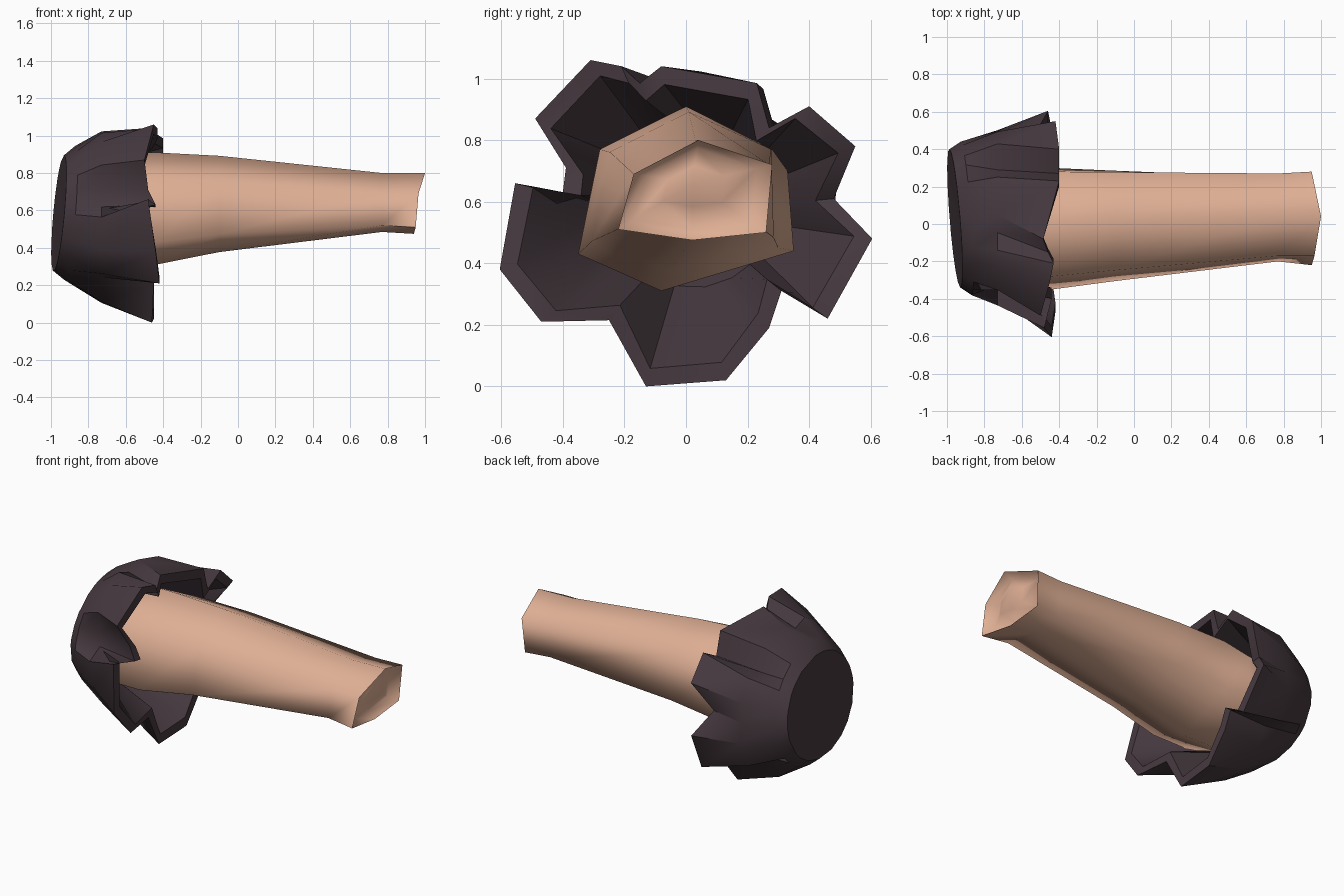
import bpy, bmesh, math
from mathutils import Vector

old = bpy.data.objects.get("Cube")
if old:
    bpy.data.objects.remove(old)


def material(name, rgb):
    m = bpy.data.materials.new(name)
    m.use_nodes = True
    m.diffuse_color = (*rgb, 1)
    bsdf = next(n for n in m.node_tree.nodes if n.type == 'BSDF_PRINCIPLED')
    bsdf.inputs["Base Color"].default_value = (*rgb, 1)
    return m


def loft(name, rings, start, end, mat, angle):
    """Skin a list of equal rings and close both ends with a centre point."""
    bm = bmesh.new()
    loops = [[bm.verts.new(p) for p in r] for r in rings]
    n = len(loops[0])
    for a, b in zip(loops, loops[1:]):
        for i in range(n):
            j = (i + 1) % n
            bm.faces.new((a[i], a[j], b[j], b[i]))
    for loop, centre in ((loops[0], start), (loops[-1], end)):
        c = bm.verts.new(centre)
        for i in range(n):
            bm.faces.new((loop[i], loop[(i + 1) % n], c))
    bmesh.ops.recalc_face_normals(bm, faces=bm.faces)
    me = bpy.data.meshes.new(name)
    bm.to_mesh(me)
    bm.free()
    me.materials.append(mat)
    ob = bpy.data.objects.new(name, me)
    bpy.context.collection.objects.link(ob)
    bpy.context.view_layer.objects.active = ob
    ob.select_set(True)
    bpy.ops.object.shade_smooth_by_angle(angle=math.radians(angle))
    ob.select_set(False)
    return ob


tan = material("warm tan", (0.74, 0.43, 0.30))
dark = material("dark plum brown", (0.061, 0.041, 0.05))

# Six-sided tapering stem, (y, z) sections at the root and the tip
root = [(0, .91), (.28, .77), (.30, .45), (-.08, .31), (-.35, .43), (-.28, .77)]
flare = root[:1] + [(.33, .70), (.35, .44)] + root[3:]
neck = [(.03, .80), (.27, .72), (.25, .51), (.02, .485), (-.20, .52), (-.17, .69)]
tip = [(.04, .80), (.28, .72), (.26, .50), (.02, .475), (-.22, .51), (-.17, .69)]
tip_x = [1.0, .95, .94, .94, .95, .965]


def section(x, pts, dz=0):
    return [Vector((x, y, z + dz)) for y, z in pts]


waist = [(a[0] + .3 * (b[0] - a[0]), a[1] + .3 * (b[1] - a[1])) for a, b in zip(root, neck)]
mouth = [Vector((x, y, z)) for x, (y, z) in zip(tip_x, tip)]
dome = Vector((.945, .02, .66))
groove = [p.lerp(dome, .2) - Vector((.05, 0, 0)) for p in mouth]
swell = [p.lerp(dome, .6) - Vector((.015, 0, 0)) for p in mouth]
loft("stem", [section(-.85, flare), section(-.58, flare), section(-.44, root),
              section(-.1, waist, .015), section(.77, neck), mouth, groove, swell],
     (-.88, 0, .6), dome, tan, 88)

# Jagged rim of the cup as (y, z, x): petals with notches between them
rim = [(-.39, .71, -.48), (-.49, .87, -.50), (-.31, 1.06, -.45), (-.21, 1.04, -.43),
       (-.15, .985, -.46), (-.08, 1.04, -.485), (.23, .985, -.40),
       (.27, .84, -.40), (.40, .91, -.40), (.55, .78, -.42),
       (.48, .61, -.53), (.605, .48, -.46), (.46, .22, -.43),
       (.31, .31, -.46), (.27, .19, -.45), (.13, .02, -.45), (-.13, 0, -.46),
       (-.25, .215, -.45), (-.47, .21, -.42), (-.605, .38, -.44), (-.555, .66, -.48),
       (-.40, .63, -.44)]
mid = Vector((0, 0, .56))
outer_rim = [Vector((x, y, z)) for y, z, x in rim]
inner_rim, outer_wall, inner_floor, back, shoulder = [], [], [], [], []
for i, p in enumerate(outer_rim):
    d = Vector((0, p.y, p.z)) - mid
    reach = min(.475, .92 * d.length)
    d.normalize()
    inner_rim.append(p - d * .06)
    # Deeper rings are spread more evenly than the rim points
    a = math.radians(160) - i * math.tau / len(rim)
    d = (d + Vector((0, math.cos(a), math.sin(a)))).normalized()
    outer_wall.append(Vector((-.73, .04, .575)) + d * reach)
    inner_floor.append(Vector((-.85, .02, .59)) + d * .27)
    base = Vector((0, .03 + .37 * d.y, .585 + .31 * d.z))
    base.x = -.958 + .09 * (base.z - .585) - .08 * (base.y - .03)
    back.append(base)
    shoulder.append(base + Vector((.06, d.y * .04, d.z * .05)))

# Thick cup with a slightly dished back and walls that slope in to the stem
loft("petalled_cup", [back, shoulder, outer_wall, outer_rim, inner_rim, inner_floor],
     (-.945, .03, .585), (-.87, .03, .58), dark, 38)
